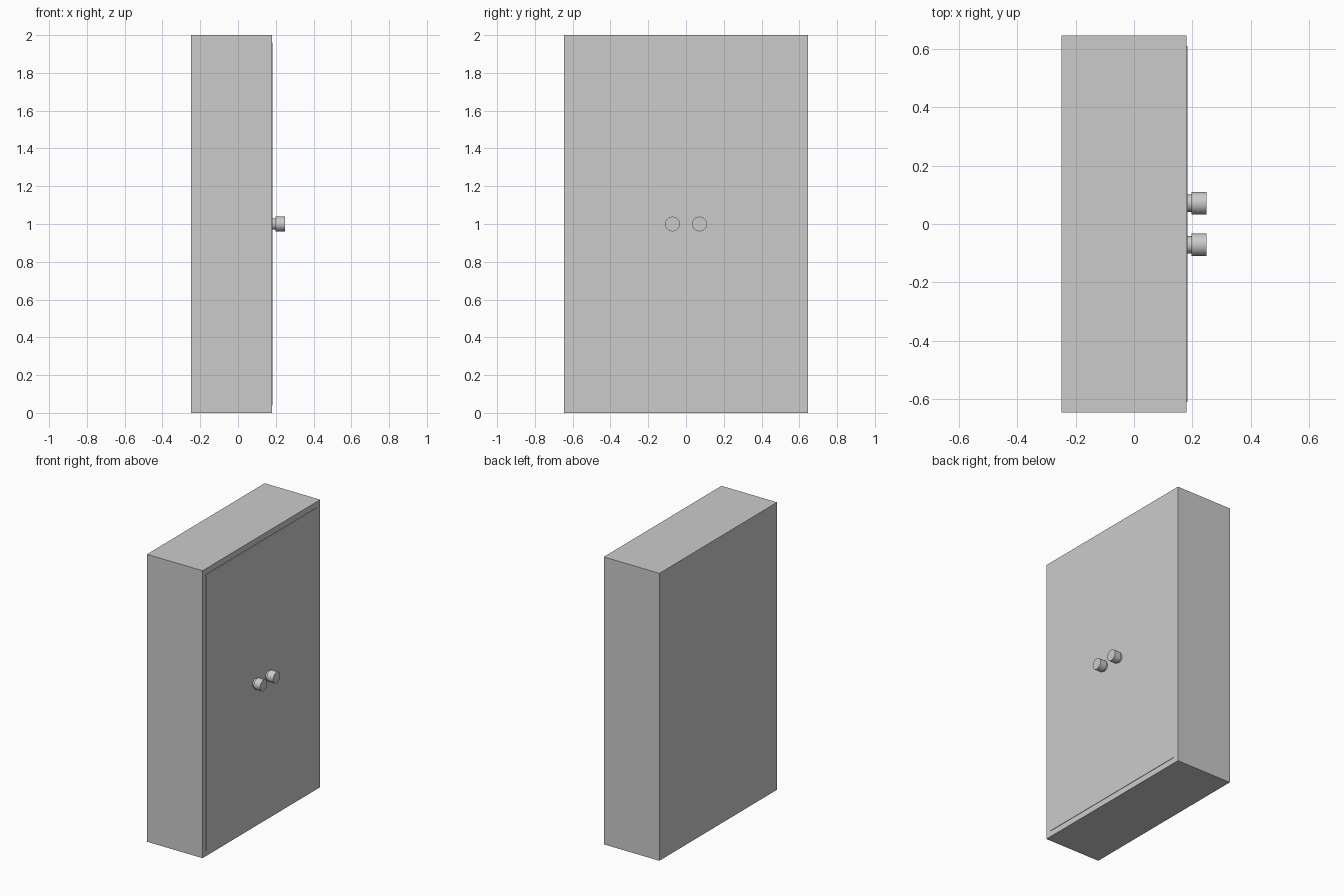
import bpy, math

if "Cube" in bpy.data.objects:
    bpy.data.objects.remove(bpy.data.objects["Cube"])


def box(name, lo, hi):
    bpy.ops.mesh.primitive_cube_add(size=1, location=[(a + b) / 2 for a, b in zip(lo, hi)])
    ob = bpy.context.object
    ob.name = name
    ob.scale = [b - a for a, b in zip(lo, hi)]
    bpy.ops.object.transform_apply(location=False, rotation=False, scale=True)
    return ob


def cylinder_x(name, radius, x0, x1, y, z):
    bpy.ops.mesh.primitive_cylinder_add(vertices=32, radius=radius, depth=x1 - x0,
                                        location=((x0 + x1) / 2, y, z),
                                        rotation=(0, math.pi / 2, 0))
    bpy.context.object.name = name
    bpy.ops.object.shade_smooth_by_angle(angle=math.radians(40))


# Cabinet body
box("cabinet_body", (-0.248, -0.647, 0), (0.18, 0.647, 2))

# Slightly raised door panel on the +x face
box("door_panel", (0.17, -0.61, 0.04), (0.183, 0.61, 1.96))

# Pair of knobs, each a stem and a wider head
for side, y in (("left", -0.0715), ("right", 0.0715)):
    cylinder_x(side + "_knob_stem", 0.03, 0.175, 0.2, y, 1.0)
    cylinder_x(side + "_knob_head", 0.039, 0.198, 0.248, y, 1.0)
